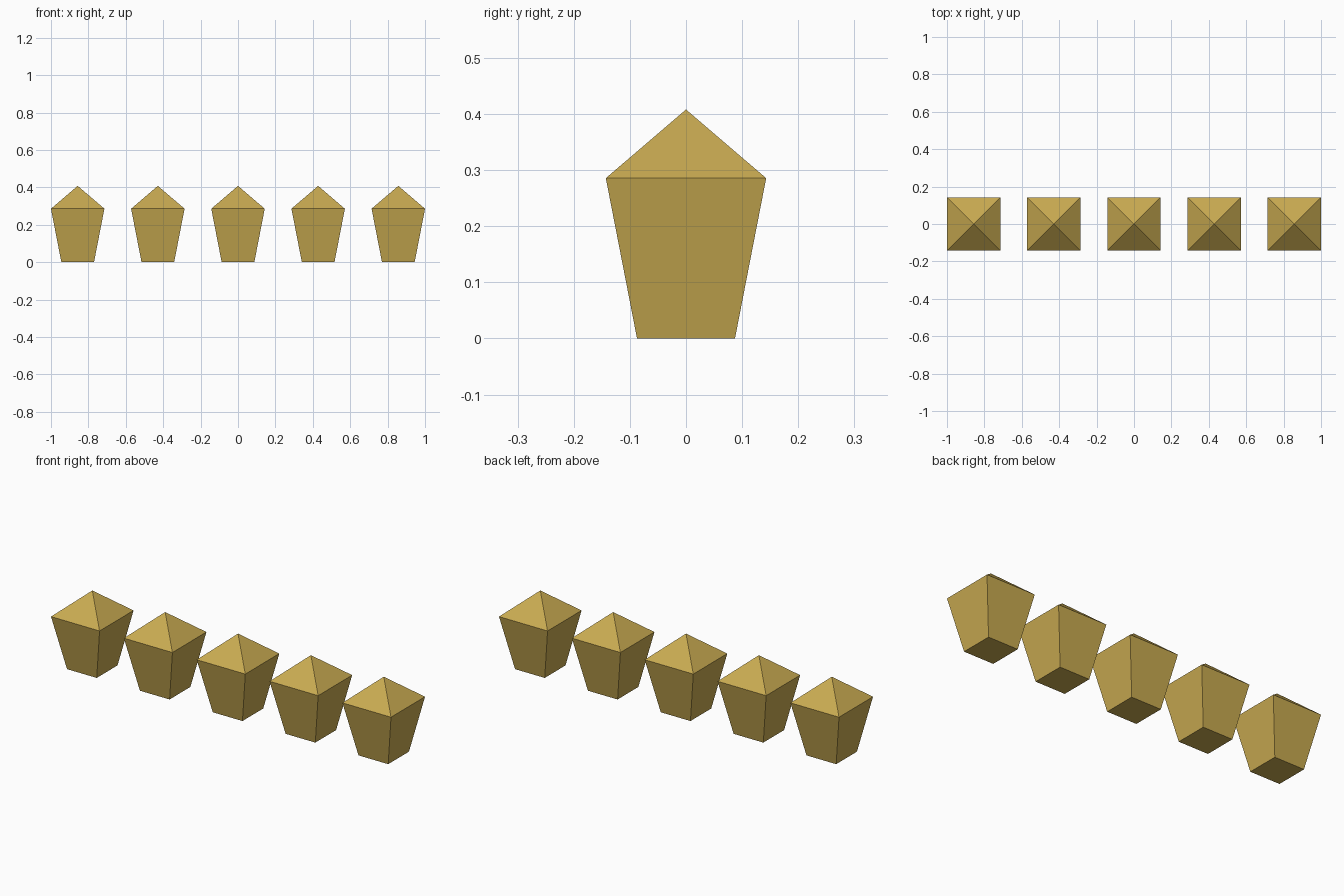
import bpy, bmesh

if "Cube" in bpy.data.objects:
    bpy.data.objects.remove(bpy.data.objects["Cube"])

COUNT, PITCH = 5, 3 / 7
TOP, BOTTOM = 1 / 7, 0.0873        # half widths of the shoulder and the foot
SHOULDER_Z, APEX_Z = 2 / 7, 0.408

gold = bpy.data.materials.new("antique_gold")
gold.diffuse_color = (0.578, 0.402, 0.082, 1)
gold.use_nodes = True
gold.node_tree.nodes["Principled BSDF"].inputs["Base Color"].default_value = gold.diffuse_color


def square(bm, half, z):
    return [bm.verts.new((x * half, y * half, z))
            for x, y in ((-1, -1), (1, -1), (1, 1), (-1, 1))]


# Tapered square stud with a pyramid cap
bm = bmesh.new()
foot = square(bm, BOTTOM, 0)
shoulder = square(bm, TOP, SHOULDER_Z)
apex = bm.verts.new((0, 0, APEX_Z))
bm.faces.new(foot[::-1])
for i in range(4):
    j = (i + 1) % 4
    bm.faces.new((foot[i], foot[j], shoulder[j], shoulder[i]))
    bm.faces.new((shoulder[i], shoulder[j], apex))
mesh = bpy.data.meshes.new("pyramid_stud")
bm.to_mesh(mesh)
bm.free()
mesh.materials.append(gold)

# Row of identical studs along x
for i in range(COUNT):
    stud = bpy.data.objects.new(f"pyramid_stud_{i + 1}", mesh)
    stud.location.x = (i - (COUNT - 1) / 2) * PITCH
    bpy.context.collection.objects.link(stud)
